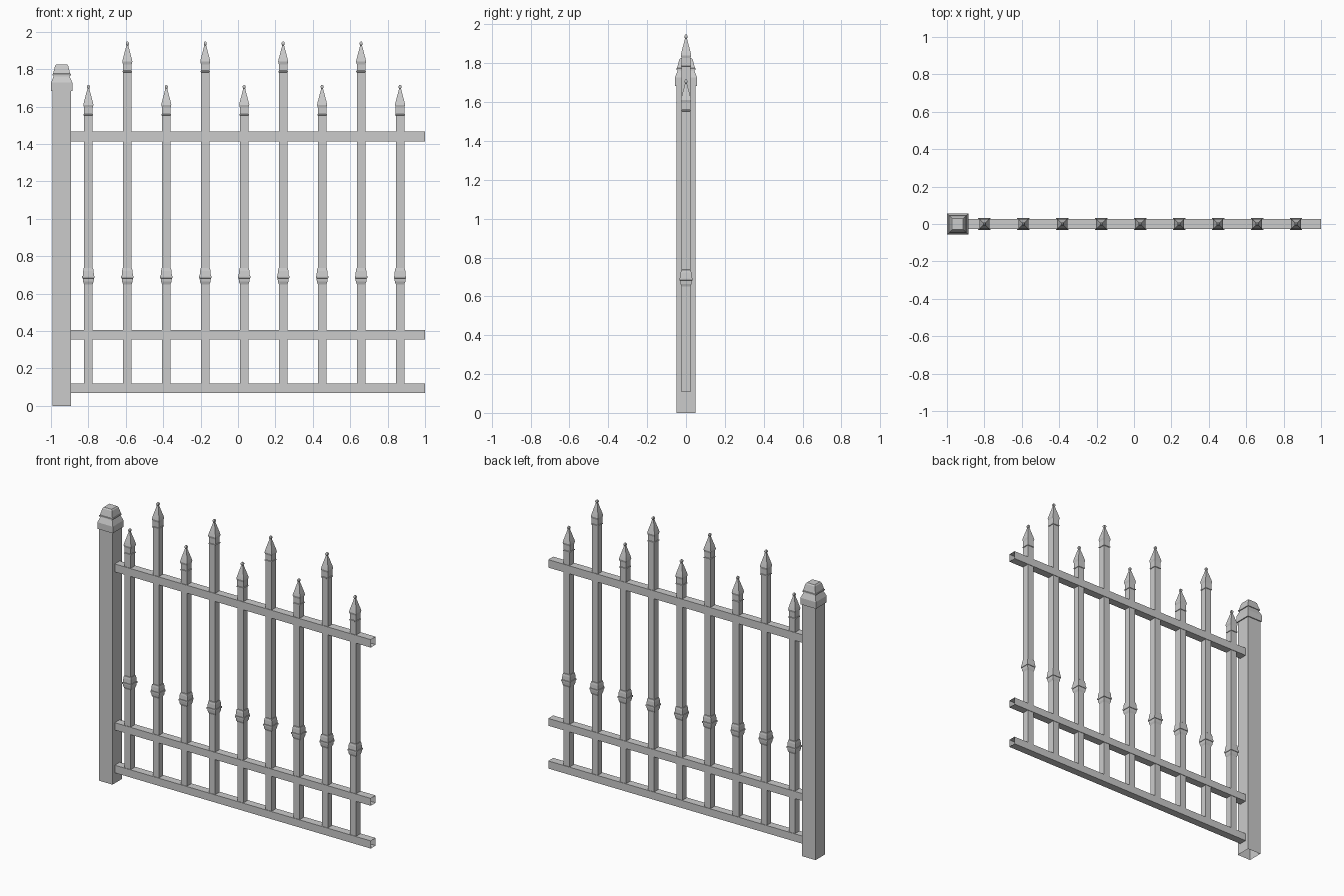
import bpy, bmesh

if "Cube" in bpy.data.objects:
    bpy.data.objects.remove(bpy.data.objects["Cube"])


def square_loft(name, profile, x=0.0, cap_top=True):
    """Stack square rings (half width, z) into a flat-faced column with an open bottom."""
    bm = bmesh.new()
    rings = [[bm.verts.new((x + sx * h, sy * h, z))
              for sx, sy in ((-1, -1), (1, -1), (1, 1), (-1, 1))]
             for h, z in profile]
    for a, b in zip(rings, rings[1:]):
        for i in range(4):
            j = (i + 1) % 4
            bm.faces.new((a[i], a[j], b[j], b[i]))
    if cap_top:
        bm.faces.new(rings[-1])
    mesh = bpy.data.meshes.new(name)
    bm.to_mesh(mesh)
    bm.free()
    obj = bpy.data.objects.new(name, mesh)
    bpy.context.collection.objects.link(obj)
    return obj


def rail(name, z0, z1, x0=-0.893, x1=1.0, h=0.026):
    """Square tube along x with open ends."""
    bm = bmesh.new()
    section = ((-h, z0), (h, z0), (h, z1), (-h, z1))
    a = [bm.verts.new((x0, y, z)) for y, z in section]
    b = [bm.verts.new((x1, y, z)) for y, z in section]
    for i in range(4):
        j = (i + 1) % 4
        bm.faces.new((a[i], b[i], b[j], a[j]))
    bmesh.ops.recalc_face_normals(bm, faces=bm.faces)
    mesh = bpy.data.meshes.new(name)
    bm.to_mesh(mesh)
    bm.free()
    obj = bpy.data.objects.new(name, mesh)
    bpy.context.collection.objects.link(obj)


# End post and its stepped cap
POST_X = -0.943
square_loft("post", [(0.05, 0), (0.05, 1.685)], POST_X, cap_top=False)
square_loft("post_cap", [(0.05, 1.684), (0.057, 1.684), (0.057, 1.728), (0.043, 1.762),
                         (0.043, 1.766), (0.049, 1.766), (0.049, 1.774), (0.046, 1.776),
                         (0.035, 1.818), (0.029, 1.826)], POST_X)

# Horizontal rails
rail("bottom_rail", 0.07, 0.121)
rail("middle_rail", 0.356, 0.405)
rail("top_rail", 1.413, 1.466)

# Pickets alternate short and tall, each with a knuckle and a spear finial
W = 0.0225
KNUCKLE = [(W, 0.65), (0.028, 0.664), (0.030, 0.682), (0.033, 0.683), (0.033, 0.694),
           (0.030, 0.695), (0.028, 0.722), (0.025, 0.736), (W, 0.738)]
FINIAL = [(W, 1.552), (0.026, 1.554), (0.026, 1.559), (0.023, 1.561), (0.023, 1.595),
          (0.027, 1.610), (0.023, 1.628), (0.006, 1.692), (0.005, 1.697),
          (0.008, 1.703), (0.008, 1.710), (0.004, 1.716)]
for i in range(9):
    x = -0.80 + i * 0.2083
    lift = 0.231 * (i % 2)
    profile = [(W, 0.108)] + KNUCKLE + [(h, z + lift) for h, z in FINIAL]
    square_loft(f"picket_{i + 1}", profile, x)
